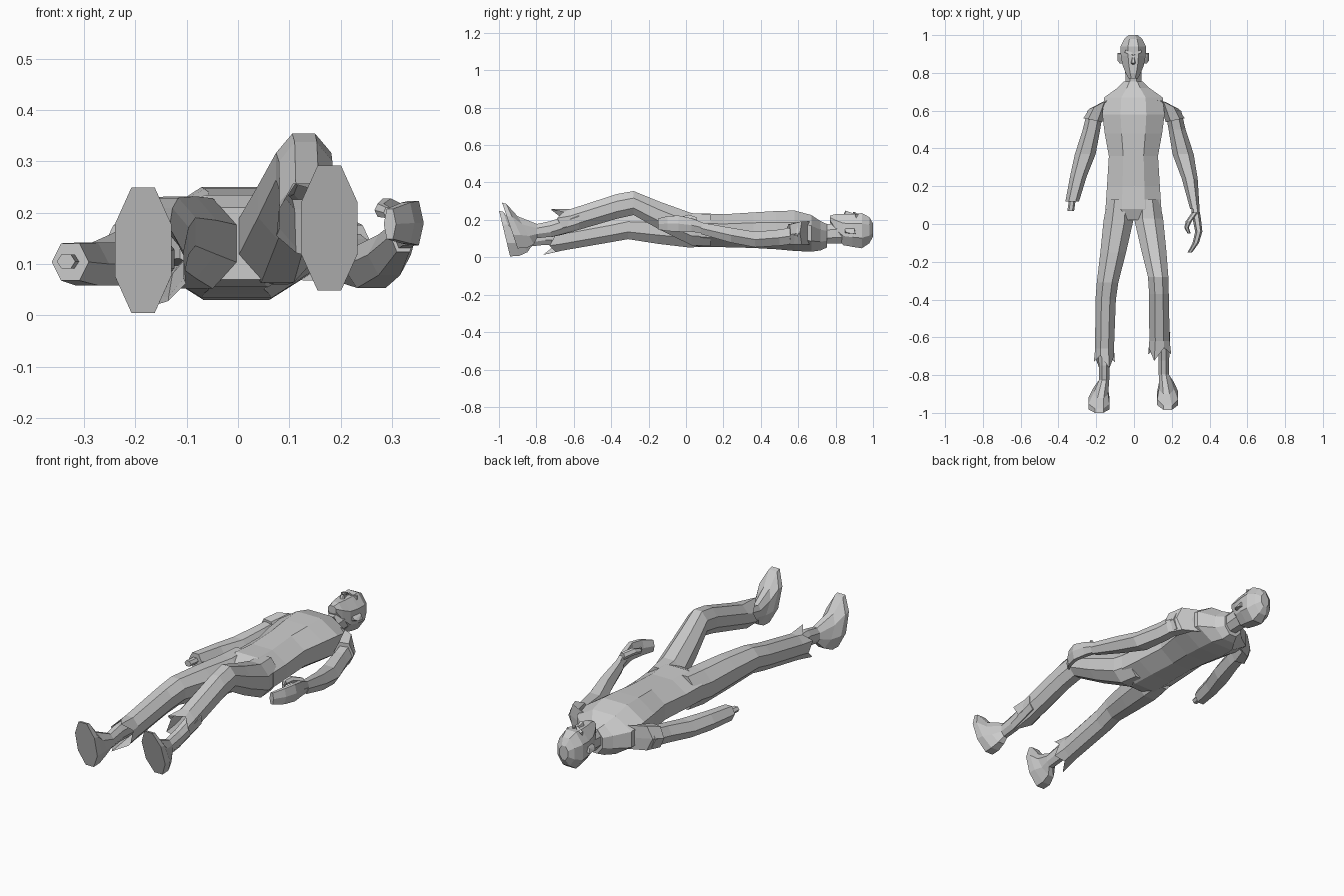
import bpy, bmesh, math
from mathutils import Vector


def finish(name, bm):
    bmesh.ops.recalc_face_normals(bm, faces=bm.faces[:])
    me = bpy.data.meshes.new(name)
    bm.to_mesh(me)
    bm.free()
    ob = bpy.data.objects.new(name, me)
    bpy.context.collection.objects.link(ob)
    return ob


def loft(name, rings, n=8, caps=(True, True), spikes=None):
    """Ring: x, y, z, half width, half height, [y slope over x], [y slope over z]."""
    bm = bmesh.new()
    loops = []
    k = 1 / math.cos(math.pi / n) if n % 4 == 0 else 1
    for j, r in enumerate(rings):
        x, y, z, rx, rz = r[:5]
        tx = r[5] if len(r) > 5 else 0
        tz = r[6] if len(r) > 6 else 0
        loop = []
        for i in range(n):
            a = 2 * math.pi * (i + 0.5 * (n % 4 == 0)) / n
            dx, dz = k * rx * math.cos(a), k * rz * math.sin(a)
            dy = tx * dx + tz * dz
            if spikes and j == len(rings) - 1:
                dy += spikes[i % len(spikes)]
                f = 1 - 4.5 * min(0, spikes[i % len(spikes)])
                dx, dz = dx * f, dz * f
            loop.append(bm.verts.new((x + dx, y + dy, z + dz)))
        loops.append(loop)
    for a, b in zip(loops, loops[1:]):
        for i in range(n):
            bm.faces.new((a[i], a[(i + 1) % n], b[(i + 1) % n], b[i]))
    if caps[0]:
        bm.faces.new(loops[0])
    if caps[1]:
        bm.faces.new(loops[-1])
    return finish(name, bm)


def hull(name, pts):
    bm = bmesh.new()
    for p in pts:
        bm.verts.new(p)
    bmesh.ops.convex_hull(bm, input=bm.verts[:])
    return finish(name, bm)


# Shirted torso, hips to collar
loft("torso", [
    (-0.003, 0.02, 0.14, 0.11, 0.07),
    (-0.003, 0.08, 0.145, 0.148, 0.09),
    (-0.003, 0.20, 0.142, 0.14, 0.088),
    (-0.003, 0.36, 0.145, 0.13, 0.095),
    (-0.003, 0.48, 0.145, 0.152, 0.102),
    (-0.003, 0.58, 0.142, 0.165, 0.108),
    (-0.003, 0.67, 0.128, 0.155, 0.098),
    (-0.003, 0.72, 0.115, 0.085, 0.078),
    (-0.003, 0.755, 0.115, 0.05, 0.062)])

# Neck and head
loft("neck", [
    (-0.003, 0.69, 0.12, 0.048, 0.055),
    (-0.003, 0.76, 0.125, 0.042, 0.052),
    (-0.003, 0.84, 0.13, 0.045, 0.055)])
loft("head", [
    (-0.004, 0.77, 0.205, 0.024, 0.018),
    (-0.004, 0.80, 0.175, 0.040, 0.056),
    (-0.004, 0.84, 0.148, 0.056, 0.083),
    (-0.004, 0.89, 0.144, 0.066, 0.088),
    (-0.004, 0.94, 0.142, 0.067, 0.094),
    (-0.004, 0.98, 0.145, 0.048, 0.07),
    (-0.004, 1.00, 0.145, 0.024, 0.035)])
hull("nose", [(-0.004, 0.91, 0.228), (-0.018, 0.85, 0.225), (0.010, 0.85, 0.225),
              (-0.012, 0.853, 0.25), (0.004, 0.853, 0.25), (-0.004, 0.84, 0.225)])
for s in (-1, 1):
    cx = -0.004
    hull("ear", [(cx + s * a, b, c) for a, b, c in (
        (0.055, 0.85, 0.13), (0.055, 0.905, 0.13), (0.055, 0.85, 0.155), (0.055, 0.9, 0.16),
        (0.072, 0.85, 0.14), (0.083, 0.865, 0.13), (0.083, 0.905, 0.125), (0.075, 0.9, 0.15))])
    hull("brow", [(cx + s * a, b, c) for a, b, c in (
        (0.004, 0.892, 0.243), (0.045, 0.908, 0.23), (0.004, 0.907, 0.24),
        (0.04, 0.922, 0.228), (0.004, 0.9, 0.22), (0.045, 0.91, 0.21))])

    # Short sleeves over the shoulders
    loft("sleeve", [
        (s * 0.11, 0.665, 0.13, 0.06, 0.07, -s * 0.35),
        (s * 0.185, 0.63, 0.13, 0.052, 0.072, -s * 0.4),
        (s * 0.218, 0.55, 0.122, 0.05, 0.062, s * 0.2)], n=6)

# Arms
loft("left_arm", [
    (-0.205, 0.60, 0.125, 0.042, 0.052),
    (-0.225, 0.50, 0.115, 0.046, 0.05),
    (-0.258, 0.37, 0.10, 0.055, 0.048),
    (-0.295, 0.25, 0.10, 0.044, 0.048),
    (-0.327, 0.12, 0.104, 0.036, 0.042)], n=6)
loft("arm_bone", [(-0.325, 0.14, 0.105, 0.018, 0.016),
                  (-0.335, 0.07, 0.105, 0.018, 0.016)], n=6)
loft("right_arm", [
    (0.208, 0.60, 0.12, 0.042, 0.052),
    (0.228, 0.50, 0.105, 0.045, 0.05),
    (0.26, 0.37, 0.095, 0.056, 0.048),
    (0.295, 0.24, 0.118, 0.042, 0.046),
    (0.322, 0.08, 0.155, 0.025, 0.036)], n=6)
loft("right_hand", [
    (0.321, 0.10, 0.155, 0.021, 0.030),
    (0.332, 0.03, 0.172, 0.022, 0.042),
    (0.343, -0.04, 0.18, 0.019, 0.05),
    (0.327, -0.10, 0.18, 0.017, 0.046),
    (0.296, -0.15, 0.178, 0.012, 0.034)], n=6)
loft("right_thumb", [
    (0.322, 0.06, 0.195, 0.016, 0.02),
    (0.290, 0.015, 0.212, 0.016, 0.018),
    (0.278, -0.02, 0.205, 0.012, 0.015),
    (0.292, -0.05, 0.20, 0.008, 0.012)], n=6)

# Trouser legs with torn cuffs
torn = (0.01, -0.055, 0.015, -0.02)
loft("left_trouser", [
    (-0.075, 0.13, 0.145, 0.065, 0.085),
    (-0.082, 0.02, 0.14, 0.079, 0.088),
    (-0.110, -0.15, 0.152, 0.068, 0.08),
    (-0.140, -0.31, 0.163, 0.057, 0.066),
    (-0.150, -0.40, 0.145, 0.054, 0.064),
    (-0.156, -0.66, 0.098, 0.05, 0.062),
    (-0.157, -0.71, 0.09, 0.051, 0.062)], caps=(True, False), spikes=torn)
loft("right_trouser", [
    (0.070, 0.13, 0.145, 0.065, 0.085),
    (0.077, 0.03, 0.15, 0.077, 0.086),
    (0.105, -0.14, 0.222, 0.066, 0.075),
    (0.128, -0.28, 0.29, 0.054, 0.064),
    (0.132, -0.37, 0.272, 0.052, 0.066),
    (0.135, -0.62, 0.195, 0.054, 0.062),
    (0.136, -0.67, 0.182, 0.056, 0.06)], caps=(True, False), spikes=torn[::-1])


# Bare ankles and feet
def foot(name, fx, ax, y, z, lean, shin):
    loft(name, [
        (fx, y, z, 0.055, 0.122, 0, lean),
        (fx, y + 0.035, z - 0.002, 0.055, 0.118, 0, lean - 0.12),
        (fx + 0.3 * (ax - fx), y + 0.085, z - 0.025, 0.04, 0.075, 0, lean - 0.25),
        (ax, y + 0.145, z - 0.03, 0.027, 0.038),
        (ax, y + 0.22, z - 0.018, 0.028, 0.042),
        (ax, y + 0.37, shin, 0.034, 0.044)])


foot("left_foot", -0.185, -0.158, -0.97, 0.127, -0.24, 0.11)
foot("right_foot", 0.178, 0.158, -0.942, 0.17, -0.34, 0.20)
